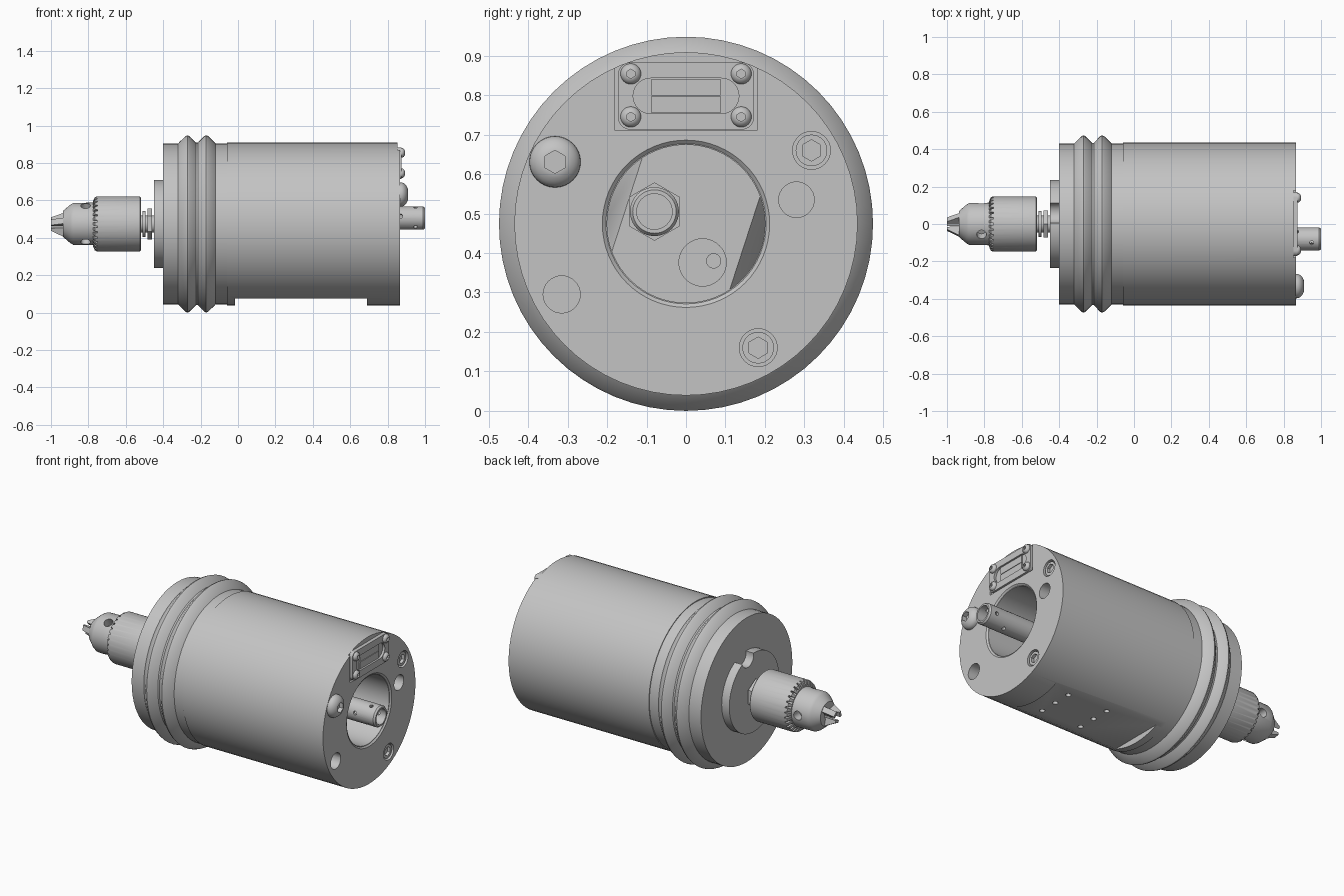
import bpy, bmesh
from math import pi, sin, cos, radians
from mathutils import Matrix, Vector

if "Cube" in bpy.data.objects:
    bpy.data.objects.remove(bpy.data.objects["Cube"])

CZ = 0.474            # height of the main axis
parts = []

grey = bpy.data.materials.new("machined grey")
grey.use_nodes = True
grey.diffuse_color = (0.55, 0.55, 0.55, 1)
grey.node_tree.nodes["Principled BSDF"].inputs["Base Color"].default_value = grey.diffuse_color


def add(name, bm, keep=True):
    bmesh.ops.remove_doubles(bm, verts=bm.verts, dist=1e-5)
    bmesh.ops.recalc_face_normals(bm, faces=bm.faces)
    mesh = bpy.data.meshes.new(name)
    bm.to_mesh(mesh)
    bm.free()
    mesh.materials.append(grey)
    ob = bpy.data.objects.new(name, mesh)
    bpy.context.collection.objects.link(ob)
    if keep:
        parts.append(ob)
    else:
        ob.hide_render = True
    return ob


def lathe(name, profile, y=0, z=CZ, seg=64, keep=True):
    """Turn an (x, radius) profile around an axis parallel to x."""
    bm = bmesh.new()
    pts = [bm.verts.new((x, y, z + r)) for x, r in profile]
    edges = [bm.edges.new(p) for p in zip(pts, pts[1:])]
    bmesh.ops.spin(bm, geom=pts + edges, cent=(0, y, z), axis=(1, 0, 0),
                   angle=2 * pi, steps=seg)
    return add(name, bm, keep)


def rod(name, x0, x1, r, y=0, z=CZ, seg=32, keep=True):
    return lathe(name, [(x0, 0), (x0, r), (x1, r), (x1, 0)], y, z, seg, keep)


def solid(name, outline, vec, keep=True, place=Matrix()):
    """Extrude a closed 3D outline along a vector."""
    bm = bmesh.new()
    face = bm.faces.new([bm.verts.new(p) for p in outline])
    ext = bmesh.ops.extrude_face_region(bm, geom=[face])["geom"]
    moved = [v for v in ext if isinstance(v, bmesh.types.BMVert)]
    bmesh.ops.translate(bm, verts=moved, vec=vec)
    bmesh.ops.transform(bm, matrix=place, verts=bm.verts)
    return add(name, bm, keep)


def slab(name, x0, x1, w, h, r, z, keep=True):
    """Rounded rectangle facing +x, centred on y = 0."""
    pts = []
    for i, (sy, sz) in enumerate([(1, 1), (-1, 1), (-1, -1), (1, -1)]):
        for k in range(9):
            a = (i + k / 8) * pi / 2
            pts.append((x0, sy * (w - r) + r * cos(a), z + sz * (h - r) + r * sin(a)))
    return solid(name, pts, (x1 - x0, 0, 0), keep)


def block(lo, hi, place=Matrix()):
    pts = [(lo[0], y, z) for y, z in ((lo[1], lo[2]), (hi[1], lo[2]), (hi[1], hi[2]), (lo[1], hi[2]))]
    return solid("cutter", pts, (hi[0] - lo[0], 0, 0), False, place)


def cut(ob, cutters):
    """Subtract cutters from a part, then remove them."""
    for c in cutters:
        m = ob.modifiers.new("cut", 'BOOLEAN')
        m.operation, m.solver, m.object = 'DIFFERENCE', 'EXACT', c
    deps = bpy.context.evaluated_depsgraph_get()
    mesh = bpy.data.meshes.new_from_object(ob.evaluated_get(deps))
    ob.modifiers.clear()
    ob.data = mesh
    for c in cutters:
        bpy.data.objects.remove(c)


def around(angle):
    return Matrix.Translation((0, 0, CZ)) @ Matrix.Rotation(radians(angle), 4, 'X')


def hole(x0, x1, r, y, z, seg=32):
    return rod("cutter", x0, x1, r, y, z, seg, False)


# Main housing with rear bore, flat underside, mounting holes and plate pocket
END = 0.865
housing = lathe("housing", [(-0.06, 0), (-0.06, 0.435), (END, 0.435), (END, 0.212),
                            (0.857, 0.203), (0.857, 0.2), (0.3, 0.2), (0.3, 0)])
cutters = [block((-0.015, -0.5, -0.1), (0.69, 0.5, 0.075)),
           block((0.853, -0.18, 0.71), (0.95, 0.18, 1.0)),
           hole(0.75, 1, 0.045, 0.28, 0.535), hole(0.75, 1, 0.047, -0.315, 0.295)]
sockets = [(0.318, 0.66), (0.183, 0.16)]
cutters += [hole(0.83, 1, 0.048, y, z) for y, z in sockets]
for x in (0.555, 0.285):
    for y in (-0.11, 0, 0.11):
        drill = hole(-0.05, 0.05, 0.015, 0, 0, 16)
        drill.data.transform(Matrix.Translation((x, y, 0.075)) @ Matrix.Rotation(pi / 2, 4, 'Y'))
        cutters.append(drill)
cut(housing, cutters)

# Bore floor with two sloping sides, a recess and a drain hole
floor = rod("bore_floor", 0.29, 0.45, 0.2, seg=64)
cutters = [hole(0.38, 0.6, 0.06, 0.042, 0.376), hole(0.32, 0.6, 0.018, 0.07, 0.38)]
for a in (-18, 162):
    wedge = [(0.45, 0.157, -0.3), (0.5, 0.13, -0.3), (0.5, 0.3, -0.3), (0.3, 0.3, -0.3), (0.3, 0.238, -0.3)]
    cutters.append(solid("cutter", wedge, (0, 0, 0.6), False, around(a)))
cut(floor, cutters)

# Hose fitting: hexagon base and drilled tube
FY, FZ = -0.08, 0.505
rod("fitting_hexagon", 0.45, 0.5, 0.074, FY, FZ, 6)
tube = lathe("fitting_tube", [(0.45, 0), (0.45, 0.062), (0.99, 0.062), (1, 0.055),
                              (1, 0.045), (0.55, 0.045), (0.55, 0)], FY, FZ, 40)
cutters = []
for x, a in ((0.95, 20), (0.95, 140), (0.95, 260), (0.87, 80), (0.87, 200), (0.87, 320)):
    drill = hole(0, 0.1, 0.011, 0, 0, 12)
    drill.data.transform(Matrix.Translation((x, FY, FZ)) @ Matrix.Rotation(radians(a), 4, 'X')
                         @ Matrix.Rotation(-pi / 2, 4, 'Y'))
    cutters.append(drill)
cut(tube, cutters)

# Recessed socket screws
for y, z in sockets:
    s = rod("socket_screw", 0.82, 0.858, 0.04, y, z)
    cut(s, [hole(0.84, 0.9, 0.027, y, z, 6)])


# Domed screws: one large, four small on the plate
def domed_screw(name, x, y, z, r, h, base):
    dome = [(x - 0.01, 0), (x - 0.01, r), (x + base, r)]
    for k in range(1, 7):
        t = k / 6 * radians(62)
        dome.append((x + base + (h - base) * sin(t) / sin(radians(62)), r * cos(t)))
    s = lathe(name, dome + [(x + h, 0)], y, z, 32)
    cut(s, [hole(x + h * 0.4, x + 0.2, r * 0.45, y, z, 6)])


domed_screw("large_domed_screw", END, -0.332, 0.631, 0.065, 0.043, 0.006)
for y in (-0.14, 0.14):
    for z in (0.745, 0.854):
        domed_screw("plate_screw", 0.872, y, z, 0.026, 0.02, 0.003)

# Rear window plate and its split insert
plate = slab("window_plate", 0.85, 0.874, 0.172, 0.085, 0.03, 0.798)
cut(plate, [slab("cutter", 0.86, 0.9, 0.134, 0.045, 0.0449, 0.798, False)])
for z in (0.776, 0.82):
    slab("window_insert", 0.855, 0.866, 0.089, 0.0205, 0.002, z)

# Ribbed front flange and notched boss
lathe("front_flange", [(-0.4, 0), (-0.4, 0.43), (-0.32, 0.43), (-0.315, 0.436), (-0.28, 0.47),
                       (-0.27, 0.474), (-0.26, 0.47), (-0.225, 0.434), (-0.215, 0.434),
                       (-0.18, 0.47), (-0.17, 0.474), (-0.16, 0.47), (-0.125, 0.436),
                       (-0.12, 0.43), (-0.05, 0.43), (-0.05, 0)])
boss = rod("front_boss", -0.45, -0.39, 0.235, seg=64)
cut(boss, [hole(-0.5, -0.4, 0.055, 0.06, CZ + 0.225)])

# Spindle with collars
rod("spindle", -0.54, -0.44, 0.045)
rod("spindle_collar", -0.51, -0.495, 0.07)
rod("spindle_nut", -0.485, -0.46, 0.083, seg=6)

# Chuck sleeve with bevel gear teeth
sleeve = lathe("chuck_sleeve", [(-0.775, 0), (-0.775, 0.122), (-0.765, 0.143), (-0.755, 0.147),
                                (-0.525, 0.147), (-0.518, 0.14), (-0.518, 0)])
notches = []
for i in range(30):
    tooth = [(-0.8, -0.009, 0.11), (-0.8, 0.009, 0.11), (-0.752, 0.004, 0.13), (-0.752, -0.004, 0.13)]
    notches.append(solid("cutter", tooth, (0, 0, 0.06), False, around(i * 12)))
cut(sleeve, notches)

# Chuck nose with three key holes
nose = lathe("chuck_nose", [(-0.76, 0), (-0.76, 0.114), (-0.88, 0.112), (-0.895, 0.104),
                            (-0.935, 0.07), (-0.935, 0.03), (-0.9, 0.03), (-0.9, 0)])
cutters = []
for a in (0, 120, 240):
    drill = hole(0.06, 0.2, 0.026, 0, 0, 20)
    drill.data.transform(around(a + 30) @ Matrix.Translation((-0.815, 0, 0)) @ Matrix.Rotation(-pi / 2, 4, 'Y'))
    cutters.append(drill)
cut(nose, cutters)

# Three tapered jaws
for a in (-45, 75, 195):
    jaw = [(-0.88, -0.016, 0.016), (-0.88, -0.016, 0.066), (-0.935, -0.016, 0.066),
           (-1, -0.016, 0.034), (-1, -0.016, 0.02)]
    solid("chuck_jaw", jaw, (0, 0.032, 0), True, around(a))

# Smooth shading with sharp edges kept
bpy.ops.object.select_all(action='DESELECT')
for ob in parts:
    ob.select_set(True)
bpy.context.view_layer.objects.active = parts[0]
bpy.ops.object.shade_smooth_by_angle(angle=radians(30))
